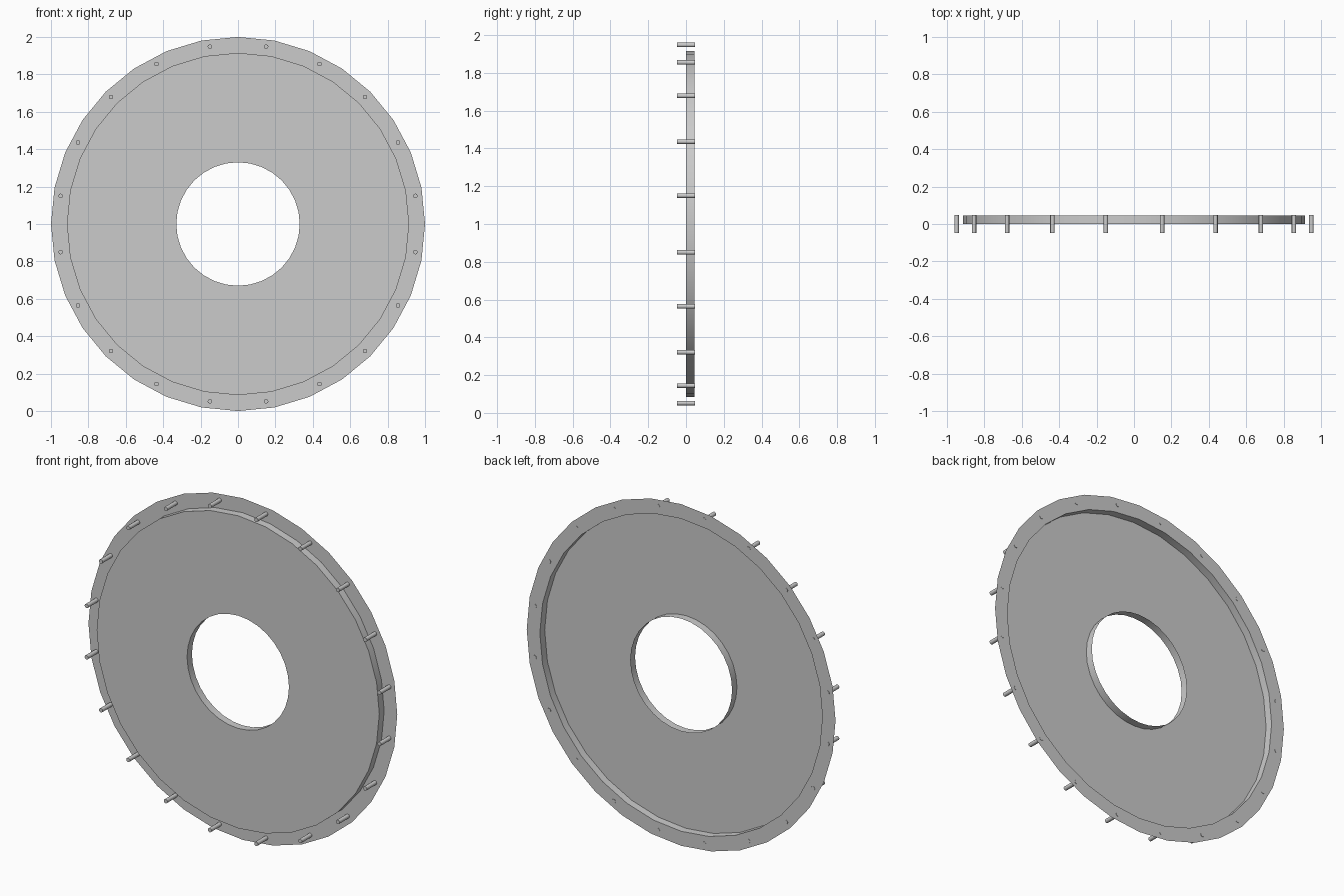
import bpy, bmesh, math
from mathutils import Matrix, Vector

cube = bpy.data.objects.get("Cube")
if cube:
    bpy.data.objects.remove(cube, do_unlink=True)

SIDES = 32
BOLTS = 20
CENTRE = Vector((0, 0, 1))

grey = bpy.data.materials.new("plain grey")
grey.use_nodes = True
grey.diffuse_color = (0.6, 0.6, 0.6, 1)
grey.node_tree.nodes["Principled BSDF"].inputs["Base Color"].default_value = grey.diffuse_color


def finish(name, bm):
    """Turn a bmesh into a smooth-shaded object with sharp edges kept."""
    mesh = bpy.data.meshes.new(name)
    bm.to_mesh(mesh)
    bm.free()
    mesh.materials.append(grey)
    obj = bpy.data.objects.new(name, mesh)
    bpy.context.collection.objects.link(obj)
    bpy.ops.object.select_all(action="DESELECT")
    obj.select_set(True)
    bpy.context.view_layer.objects.active = obj
    bpy.ops.object.shade_smooth_by_angle(angle=math.radians(35))
    return obj


# Pressed sheet plate: rear flange, step forward, front disc, collar round the hole
profile = [(1.0, 0.045), (0.915, 0.045), (0.915, 0.0), (0.33, 0.0), (0.33, 0.045)]
bm = bmesh.new()
rings = []
for radius, y in profile:
    ring = []
    for i in range(SIDES):
        a = math.tau * i / SIDES
        ring.append(bm.verts.new(CENTRE + Vector((radius * math.cos(a), y, radius * math.sin(a)))))
    rings.append(ring)
for outer, inner in zip(rings, rings[1:]):
    for i in range(SIDES):
        j = (i + 1) % SIDES
        bm.faces.new((outer[i], outer[j], inner[j], inner[i]))
finish("flanged_plate", bm)

# Ring of bolts through the flange, pointing forward
for k in range(BOLTS):
    a = math.tau * (k + 0.5) / BOLTS
    spot = CENTRE + Vector((math.cos(a), 0, math.sin(a))) * 0.96
    bm = bmesh.new()
    bmesh.ops.create_cone(
        bm, cap_ends=True, segments=16, radius1=0.012, radius2=0.012, depth=0.094,
        matrix=Matrix.Translation(spot) @ Matrix.Rotation(math.pi / 2, 4, "X"))
    finish(f"bolt_{k + 1}", bm)
